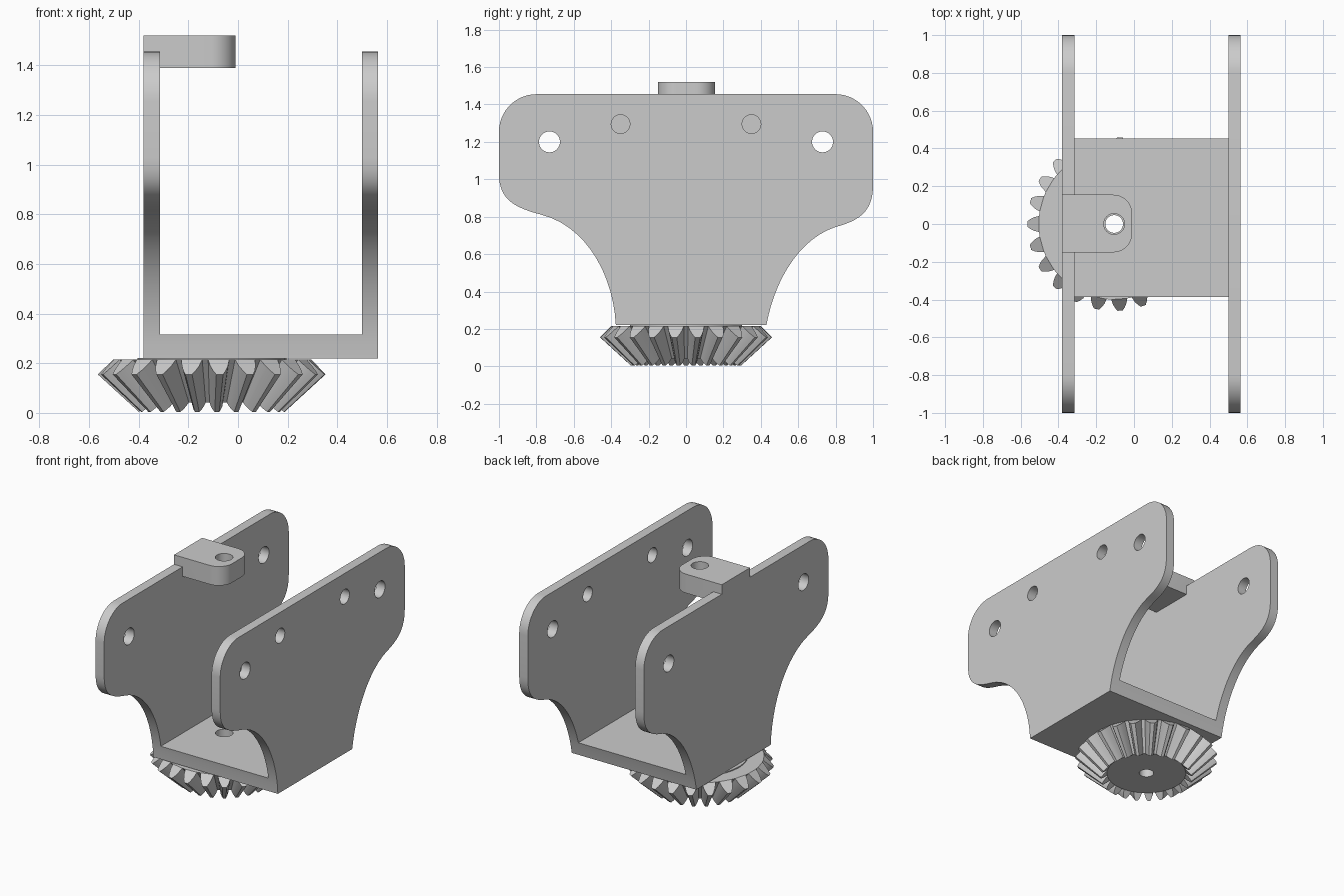
import bpy, bmesh, math
from mathutils import Vector
from mathutils.geometry import interpolate_bezier

if "Cube" in bpy.data.objects:
    bpy.data.objects.remove(bpy.data.objects["Cube"])

grey = bpy.data.materials.new("plain grey")
grey.use_nodes = True
colour = (0.6, 0.6, 0.6, 1)
grey.diffuse_color = colour
grey.node_tree.nodes["Principled BSDF"].inputs["Base Color"].default_value = colour

AXIS_X = -0.105  # shared axis of gear, floor hole and lug hole


def make(name, bm):
    bmesh.ops.recalc_face_normals(bm, faces=bm.faces)
    mesh = bpy.data.meshes.new(name)
    bm.to_mesh(mesh)
    bm.free()
    mesh.materials.append(grey)
    obj = bpy.data.objects.new(name, mesh)
    bpy.context.collection.objects.link(obj)
    return obj


def extrude(name, points, offset):
    bm = bmesh.new()
    face = bm.faces.new([bm.verts.new(p) for p in points])
    new = bmesh.ops.extrude_face_region(bm, geom=[face])["geom"]
    bmesh.ops.translate(bm, vec=offset, verts=[v for v in new if isinstance(v, bmesh.types.BMVert)])
    return make(name, bm)


def block(name, low, high):
    (a, b, c), (d, e, f) = low, high
    return extrude(name, [(a, b, c), (d, b, c), (d, e, c), (a, e, c)], (0, 0, f - c))


def rod(start, offset, radius):
    side = Vector(offset).orthogonal().normalized()
    up = Vector(offset).normalized().cross(side)
    ring = [Vector(start) + radius * (side * math.cos(t) + up * math.sin(t))
            for t in (i * math.tau / 32 for i in range(32))]
    return extrude("cutter", ring, offset)


def combine(obj, other, operation="DIFFERENCE"):
    mod = obj.modifiers.new("combine", "BOOLEAN")
    mod.operation, mod.solver, mod.object = operation, "EXACT", other
    bpy.context.view_layer.objects.active = obj
    bpy.ops.object.modifier_apply(modifier=mod.name)
    bpy.data.objects.remove(other)


def finish(obj, angle):
    bpy.ops.object.select_all(action="DESELECT")
    obj.select_set(True)
    bpy.context.view_layer.objects.active = obj
    bpy.ops.object.shade_smooth_by_angle(angle=math.radians(angle))


# Bracket outline in y and z: flared cheeks narrowing to the base
curves = [
    ((0.43, 0.22), (0.47, 0.45), (0.60, 0.68), (0.80, 0.745)),
    ((0.80, 0.745), (0.93, 0.78), (1, 0.83), (1, 0.97)),
    ((1, 1.255), (1, 1.365), (0.91, 1.455), (0.80, 1.455)),
    ((-0.80, 1.455), (-0.91, 1.455), (-1, 1.365), (-1, 1.255)),
    ((-1, 1.03), (-1, 0.90), (-0.93, 0.85), (-0.77, 0.81)),
    ((-0.77, 0.81), (-0.54, 0.75), (-0.39, 0.50), (-0.375, 0.22)),
]
outline = []
for curve in curves:
    for p in interpolate_bezier(*[Vector((-0.38, y, z)) for y, z in curve], 14):
        if not outline or (p - outline[-1]).length > 1e-4:
            outline.append(p)
bracket = extrude("bracket", outline, (0.945, 0, 0))
combine(bracket, block("cutter", (-0.315, -2, 0.315), (0.5, 2, 2)))

# Lug with rounded free corners on the right cheek
lug_points = [(-0.38, 0.155, 1.39), (-0.38, -0.15, 1.39)]
for cy, start in ((-0.05, -90), (0.055, 0)):
    for i in range(11):
        t = math.radians(start + 9 * i)
        lug_points.append((-0.11 + 0.1 * math.cos(t), cy + 0.1 * math.sin(t), 1.39))
combine(bracket, extrude("lug", lug_points, (0, 0, 0.13)), "UNION")

# Holes: pivots through both cheeks, small ones through the left cheek, axle hole
for side in (-1, 1):
    combine(bracket, rod((-0.6, 0.73 * side, 1.2), (1.4, 0, 0), 0.056))
    combine(bracket, rod((0.4, 0.35 * side, 1.295), (0.4, 0, 0), 0.05))
combine(bracket, rod((AXIS_X, 0, 0.1), (0, 0, 1.6), 0.055))
finish(bracket, 30)

# Bevel gear: tooth section on the back cone, scaled toward the cone apex
TEETH, APEX = 23, -0.265
pitch = math.tau / TEETH
half_tooth = [(0.40, 0.39), (0.425, 0.31), (0.445, 0.21), (0.46, 0.11)]
section = [(r, -w) for r, w in half_tooth] + [(r, w) for r, w in reversed(half_tooth)]


def gear_ring(bm, scale):
    verts = []
    for k in range(TEETH):
        for r, w in section:
            t = math.pi + (k + w) * pitch
            z = (0.615 - r - APEX) * scale + APEX
            verts.append(bm.verts.new((AXIS_X + r * scale * math.cos(t), r * scale * math.sin(t), z)))
    return verts


bm = bmesh.new()
large, small = gear_ring(bm, 1), gear_ring(bm, 0.64)
count, n = len(large), len(section)
for i in range(count):
    j = (i + 1) % count
    bm.faces.new((large[i], large[j], small[j], small[i]))
for ring in (large, small):
    roots = []
    for k in range(TEETH):
        tooth = ring[k * n:(k + 1) * n]
        for i in range(n // 2 - 1):
            bm.faces.new((tooth[i], tooth[i + 1], tooth[-2 - i], tooth[-1 - i]))
        roots += [tooth[0], tooth[-1]]
    bm.faces.new(roots)
gear = make("bevel_gear", bm)
combine(gear, rod((AXIS_X, 0, -0.1), (0, 0, 0.5), 0.047))
finish(gear, 25)

# Thin collar joining the gear to the bracket floor
collar = rod((AXIS_X, 0, 0.21), (0, 0, 0.012), 0.3)
collar.name = "gear_collar"
combine(collar, rod((AXIS_X, 0, 0.1), (0, 0, 0.3), 0.047))
finish(collar, 30)
